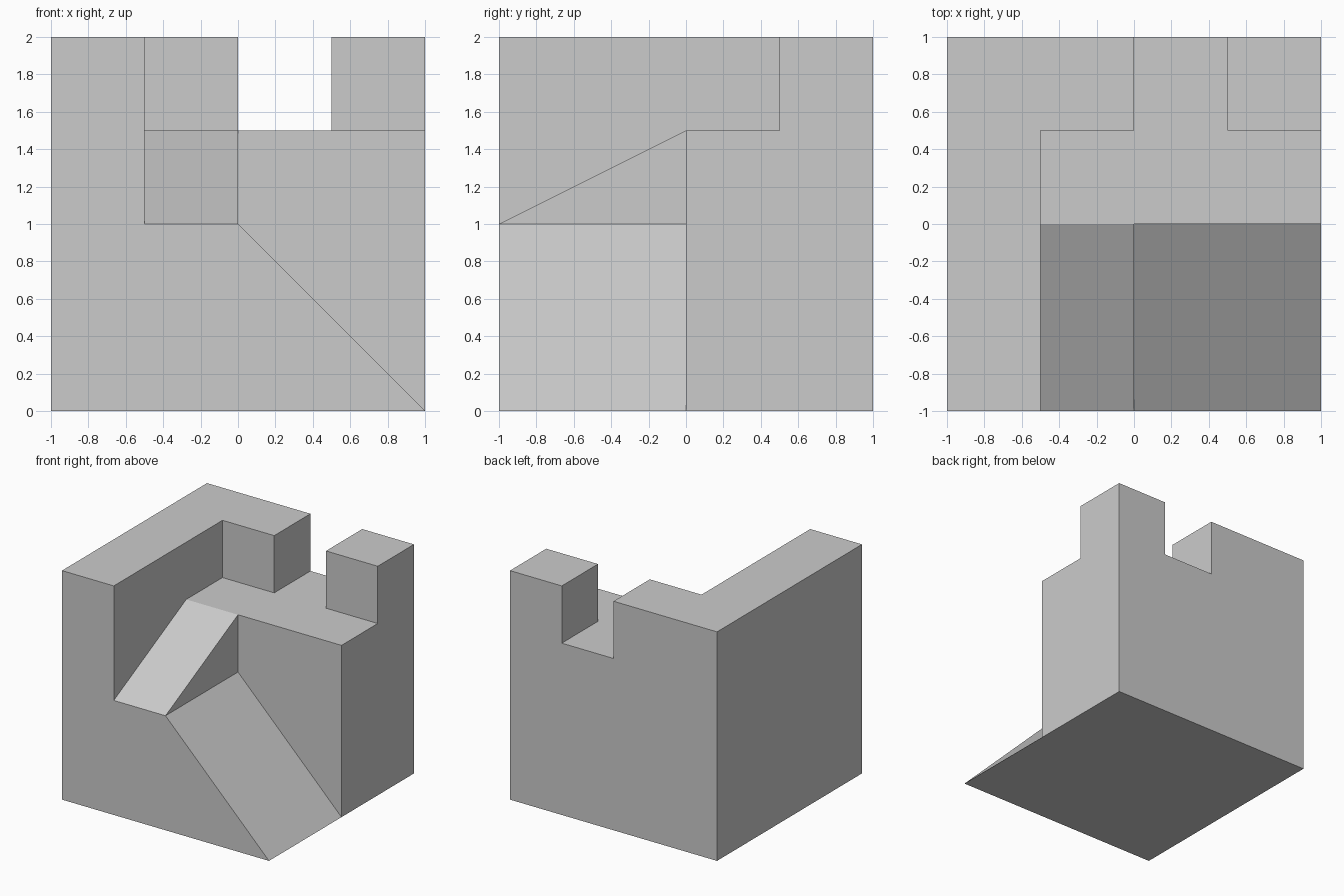
import bpy
import bmesh
from mathutils import Vector

# Remove the default object
default = bpy.data.objects.get("Cube")
if default:
    bpy.data.objects.remove(default, do_unlink=True)

# Single plain grey
grey = bpy.data.materials.new("plain_grey")
grey.use_nodes = True
grey.diffuse_color = (0.6, 0.6, 0.6, 1)
grey.node_tree.nodes["Principled BSDF"].inputs["Base Color"].default_value = (0.6, 0.6, 0.6, 1)


def prism(name, profile, sweep):
    """Solid made by sweeping a flat polygon along a vector."""
    bm = bmesh.new()
    face = bm.faces.new([bm.verts.new(p) for p in profile])
    grown = bmesh.ops.extrude_face_region(bm, geom=[face])
    moved = [g for g in grown["geom"] if isinstance(g, bmesh.types.BMVert)]
    bmesh.ops.translate(bm, verts=moved, vec=Vector(sweep))
    bmesh.ops.recalc_face_normals(bm, faces=bm.faces)
    mesh = bpy.data.meshes.new(name)
    bm.to_mesh(mesh)
    bm.free()
    mesh.materials.append(grey)
    obj = bpy.data.objects.new(name, mesh)
    bpy.context.collection.objects.link(obj)
    return obj


def box(name, x0, x1, y0, y1, z0, z1):
    base = [(x0, y0, z0), (x1, y0, z0), (x1, y1, z0), (x0, y1, z0)]
    return prism(name, base, (0, 0, z1 - z0))


# Full block that everything is carved out of
block = box("stepped_block", -1, 1, -1, 1, 0, 2)

cutters = [
    # Open space above the platform
    box("platform_cutter", -0.5, 2, -2, 0.5, 1.5, 3),
    # Gap in the back wall
    box("notch_cutter", 0, 0.5, 0.25, 2, 1.5, 3),
    # Upper ramp, rising towards the back
    prism("upper_ramp_cutter",
          [(-0.5, y, z) for y, z in ((-2, 0.5), (0, 1.5), (0, 2), (-2, 2))], (0.5, 0, 0)),
    # Lower ramp, falling towards the left side
    prism("lower_ramp_cutter",
          [(x, -2, z) for x, z in ((0, 1), (2, -1), (2, 2), (0, 2))], (0, 2, 0)),
]

for cutter in cutters:
    cutter.hide_render = True
    mod = block.modifiers.new(cutter.name, "BOOLEAN")
    mod.operation = "DIFFERENCE"
    mod.solver = "EXACT"
    mod.object = cutter

# Bake the carving and discard the cutters
depsgraph = bpy.context.evaluated_depsgraph_get()
carved = bpy.data.meshes.new_from_object(block.evaluated_get(depsgraph))
block.modifiers.clear()
block.data = carved
for cutter in cutters:
    bpy.data.objects.remove(cutter, do_unlink=True)

# Tidy the carved mesh, keeping flat faces
bm = bmesh.new()
bm.from_mesh(carved)
bmesh.ops.remove_doubles(bm, verts=bm.verts, dist=0.0001)
bmesh.ops.dissolve_limit(bm, angle_limit=0.01, verts=bm.verts, edges=bm.edges)
bm.to_mesh(carved)
bm.free()
